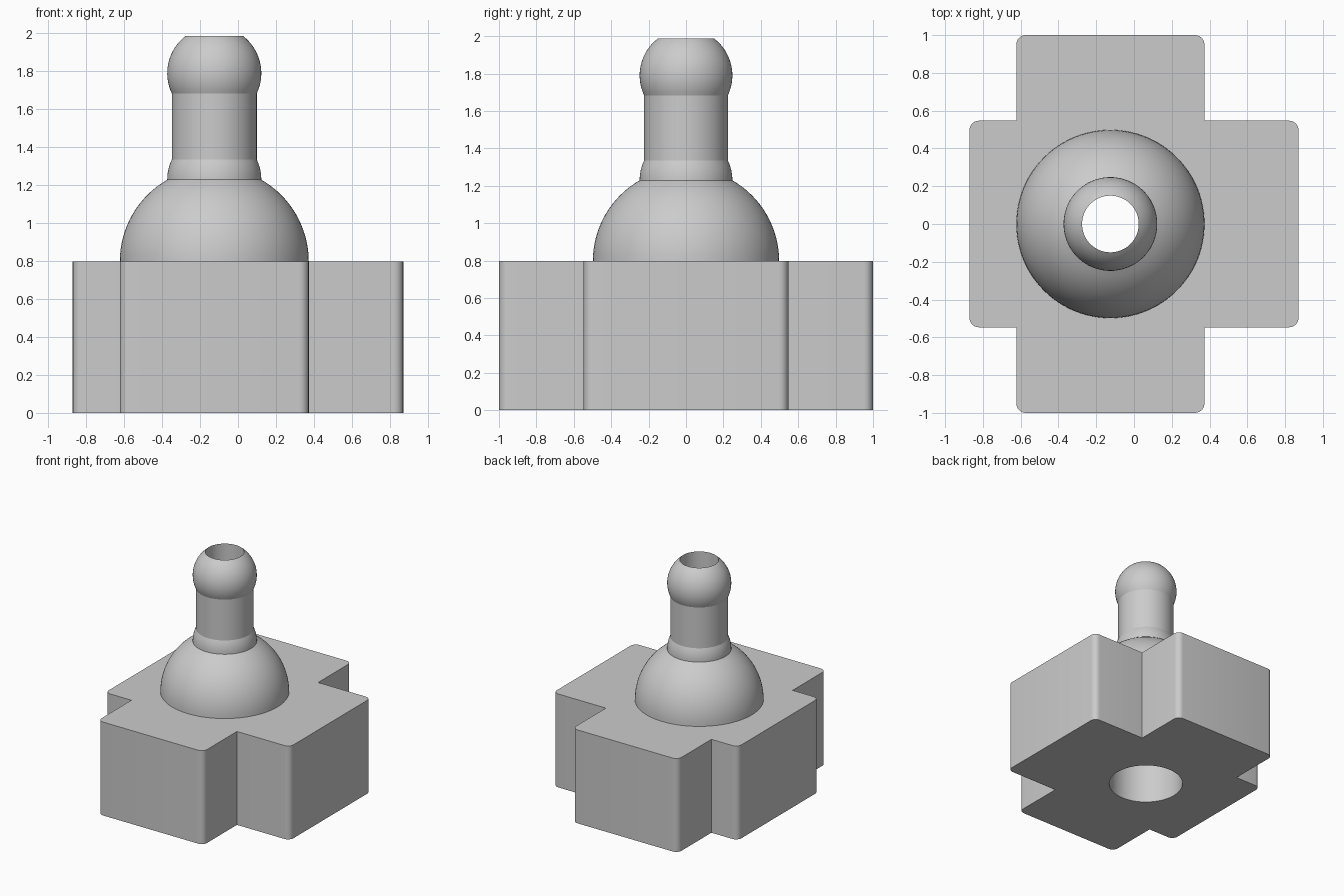
import bpy
import bmesh
from math import sin, cos, pi, radians, acos, asin

AXIS_X = -0.125      # the fitting sits off-centre on the base
BASE_H = 0.797
DOME_R, BALL_R, NECK_R = 0.498, 0.248, 0.224
BORE_R, SOCKET_R = 0.15, 0.296
SEGS = 96

cube = bpy.data.objects.get("Cube")
if cube:
    bpy.data.objects.remove(cube, do_unlink=True)

grey = bpy.data.materials.new("light_grey")
grey.use_nodes = True
grey.diffuse_color = (0.6, 0.6, 0.6, 1)
grey.node_tree.nodes["Principled BSDF"].inputs["Base Color"].default_value = (0.6, 0.6, 0.6, 1)


def make_object(name, bm):
    bmesh.ops.recalc_face_normals(bm, faces=bm.faces[:])
    mesh = bpy.data.meshes.new(name)
    bm.to_mesh(mesh)
    bm.free()
    mesh.materials.append(grey)
    obj = bpy.data.objects.new(name, mesh)
    bpy.context.collection.objects.link(obj)
    return obj


def smooth(obj, angle):
    bpy.ops.object.select_all(action='DESELECT')
    obj.select_set(True)
    bpy.context.view_layer.objects.active = obj
    bpy.ops.object.shade_smooth_by_angle(angle=radians(angle))


def arc(cx, cy, r, start, end, steps):
    return [(cx + r * cos(start + (end - start) * i / steps),
             cy + r * sin(start + (end - start) * i / steps)) for i in range(steps + 1)]


# Cross-shaped base: outer corners rounded, inner corners sharp
def cross_outline():
    xmin, xmax, ymax = -0.871, 0.871, 1.0
    left, right, side = AXIS_X - DOME_R, AXIS_X + DOME_R, 0.547
    f = 0.05
    pts = []
    pts += arc(xmax - f, side - f, f, 0, pi / 2, 6) + [(right, side)]
    pts += arc(right - f, ymax - f, f, 0, pi / 2, 6)
    pts += arc(left + f, ymax - f, f, pi / 2, pi, 6) + [(left, side)]
    pts += arc(xmin + f, side - f, f, pi / 2, pi, 6)
    return pts + [(x, -y) for x, y in reversed(pts)]


bm = bmesh.new()
floor = bm.faces.new([bm.verts.new((x, y, 0)) for x, y in cross_outline()])
top = bmesh.ops.extrude_face_region(bm, geom=[floor], use_keep_orig=True)
bmesh.ops.translate(bm, vec=(0, 0, BASE_H),
                    verts=[v for v in top["geom"] if isinstance(v, bmesh.types.BMVert)])
base = make_object("cross_base", bm)

# Round socket through the base
bm = bmesh.new()
bmesh.ops.create_cone(bm, cap_ends=True, segments=SEGS, radius1=SOCKET_R,
                      radius2=SOCKET_R, depth=2)
bmesh.ops.translate(bm, vec=(AXIS_X, 0, 0.5), verts=bm.verts[:])
cutter = make_object("socket_cutter", bm)
cut = base.modifiers.new("socket", 'BOOLEAN')
cut.operation = 'DIFFERENCE'
cut.solver = 'EXACT'
cut.object = cutter
bpy.context.view_layer.objects.active = base
base.select_set(True)
bpy.ops.object.modifier_apply(modifier=cut.name)
bpy.data.objects.remove(cutter, do_unlink=True)
smooth(base, 25)

# Nozzle profile: dome, flared collar, neck, ball tip, then the bore and socket roof
collar_z = BASE_H + DOME_R * sin(acos(BALL_R / DOME_R))
ball_z = 1.79
neck_angle = acos(NECK_R / BALL_R)
profile = arc(0, BASE_H, DOME_R, 0, acos(BALL_R / DOME_R), 16)
profile += arc(0, collar_z, BALL_R, 0, neck_angle, 6)[1:]
profile += arc(0, ball_z, BALL_R, -neck_angle, acos(BORE_R / BALL_R), 16)
profile += [(BORE_R, BASE_H), (SOCKET_R, BASE_H)]

bm = bmesh.new()
rings = [[bm.verts.new((AXIS_X + r * cos(2 * pi * i / SEGS), r * sin(2 * pi * i / SEGS), z))
          for i in range(SEGS)] for r, z in profile]
for low, high in zip(rings, rings[1:]):
    for i in range(SEGS):
        j = (i + 1) % SEGS
        bm.faces.new((low[i], low[j], high[j], high[i]))
nozzle = make_object("domed_nozzle", bm)
smooth(nozzle, 20)
